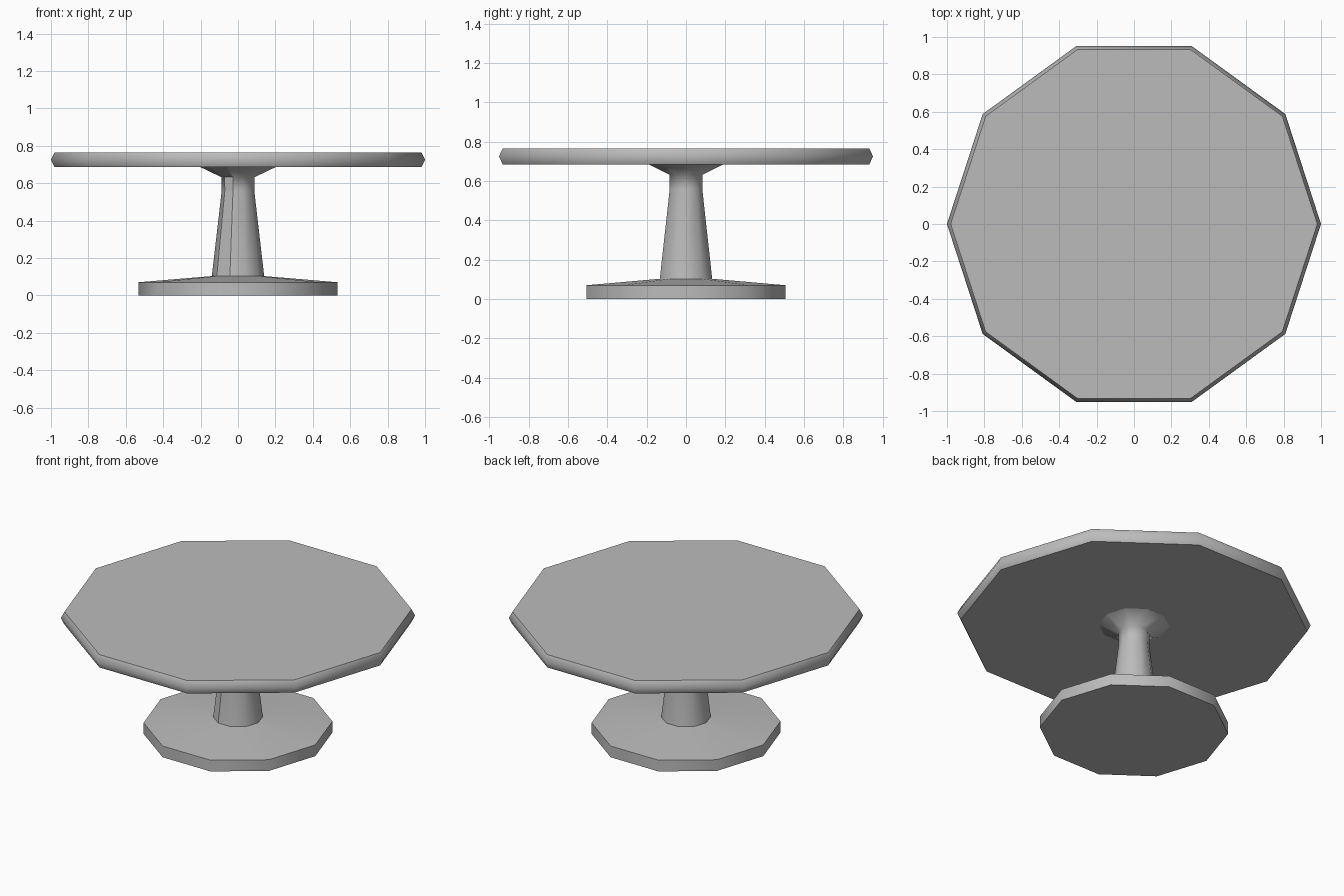
import bpy, bmesh, math

cube = bpy.data.objects.get("Cube")
if cube:
    bpy.data.objects.remove(cube, do_unlink=True)

SIDES = 10

grey = bpy.data.materials.new("plain_grey")
grey.use_nodes = True
COLOUR = (0.5, 0.5, 0.5, 1)
grey.diffuse_color = COLOUR
grey.node_tree.nodes["Principled BSDF"].inputs["Base Color"].default_value = COLOUR


def turned_part(name, profile, cap_bottom=False, cap_top=False, flat_panel=None):
    """Ten-sided solid turned around z from (radius, height) points, bottom to top."""
    bm = bmesh.new()
    rings = []
    for r, z in profile:
        angles = [math.tau * i / SIDES for i in range(SIDES)]
        rings.append([bm.verts.new((r * math.cos(a), r * math.sin(a), z)) for a in angles])
    for low, high in zip(rings, rings[1:]):
        for i in range(SIDES):
            j = (i + 1) % SIDES
            bm.faces.new((low[i], low[j], high[j], high[i]))
    if cap_bottom:
        bm.faces.new(rings[0][::-1])
    if cap_top:
        bm.faces.new(rings[-1])
    mesh = bpy.data.meshes.new(name)
    bm.to_mesh(mesh)
    bm.free()
    mesh.materials.append(grey)
    obj = bpy.data.objects.new(name, mesh)
    bpy.context.collection.objects.link(obj)
    # Smooth around the sides, crisp at the rims
    bpy.ops.object.select_all(action='DESELECT')
    obj.select_set(True)
    bpy.context.view_layer.objects.active = obj
    bpy.ops.object.shade_smooth_by_angle(angle=math.radians(62))
    if flat_panel is not None:
        for k in range(len(profile) - 1):
            mesh.polygons[k * SIDES + flat_panel].use_smooth = False
    return obj


# Foot: low drum with a gently sloping top
turned_part("base", [(0.533, 0), (0.533, 0.07), (0.14, 0.103)], cap_bottom=True)

# Tapered stem flaring out under the top, with one flat seam panel
turned_part("pedestal", [(0.14, 0.103), (0.087, 0.56), (0.089, 0.632), (0.2, 0.685)],
            flat_panel=6)

# Table top with a pointed rim
turned_part("tabletop", [(0.2, 0.685), (0.98, 0.685), (1.0, 0.725), (0.98, 0.765)],
            cap_top=True)
